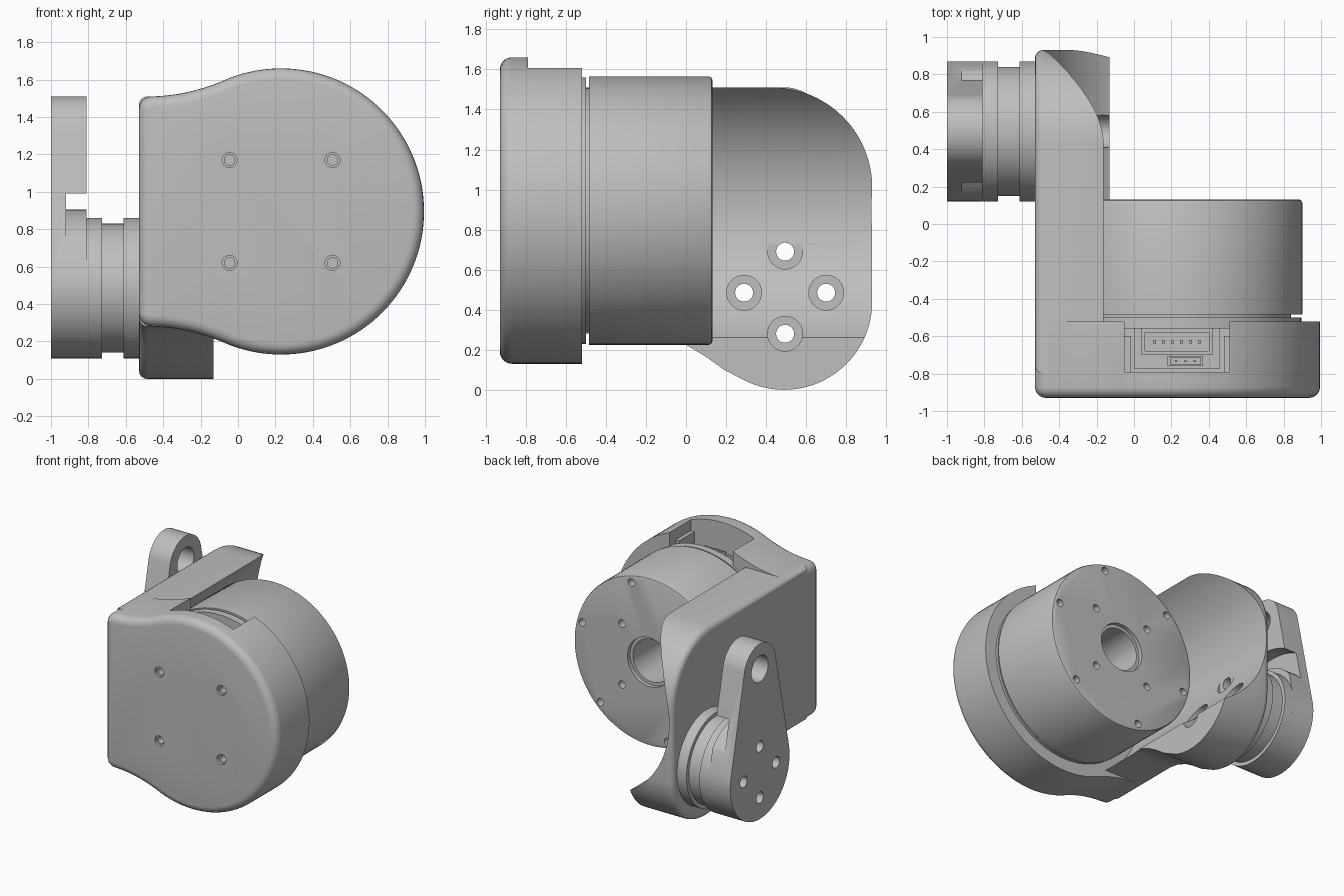
import bpy, bmesh
from math import sin, cos, radians, asin, degrees

cube = bpy.data.objects.get("Cube")
if cube:
    bpy.data.objects.remove(cube, do_unlink=True)

grey = bpy.data.materials.new("plain grey")
grey.use_nodes = True
colour = (0.52, 0.52, 0.52, 1)
grey.diffuse_color = colour
grey.node_tree.nodes["Principled BSDF"].inputs["Base Color"].default_value = colour


def arc(u, v, r, start, end, n=24):
    steps = [radians(start + (end - start) * i / n) for i in range(n + 1)]
    return [(u + r * cos(a), v + r * sin(a)) for a in steps]


def circle(u, v, r, n=72):
    return arc(u, v, r, 0, 360, n)[:-1]


def prism(name, outline, axis, low, high, bevel=0, bevel_at=None, segments=4):
    """Extrude an outline along x, y or z, optionally rounding one end."""
    def place(p, w):
        return {"x": (w, *p), "y": (p[0], w, p[1]), "z": (*p, w)}[axis]
    bm = bmesh.new()
    a = [bm.verts.new(place(p, low)) for p in outline]
    b = [bm.verts.new(place(p, high)) for p in outline]
    caps = {"low": bm.faces.new(a), "high": bm.faces.new(b)}
    for i in range(len(a)):
        j = (i + 1) % len(a)
        bm.faces.new((a[i], a[j], b[j], b[i]))
    bmesh.ops.recalc_face_normals(bm, faces=bm.faces)
    if bevel:
        bmesh.ops.bevel(bm, geom=list(caps[bevel_at].edges), offset=bevel,
                        segments=segments, profile=0.5, affect="EDGES")
    mesh = bpy.data.meshes.new(name)
    bm.to_mesh(mesh)
    bm.free()
    mesh.materials.append(grey)
    obj = bpy.data.objects.new(name, mesh)
    bpy.context.collection.objects.link(obj)
    return obj


def box(name, x, y, z):
    return prism(name, [(x[0], y[0]), (x[1], y[0]), (x[1], y[1]), (x[0], y[1])], "z", *z)


def cut(obj, *cutters):
    """Subtract each cutter and bake the result."""
    for cutter in cutters:
        cutter.hide_render = True
        mod = obj.modifiers.new("cut", "BOOLEAN")
        mod.operation, mod.solver, mod.object = "DIFFERENCE", "EXACT", cutter
    graph = bpy.context.evaluated_depsgraph_get()
    graph.update()
    mesh = bpy.data.meshes.new_from_object(obj.evaluated_get(graph))
    obj.modifiers.clear()
    obj.data = mesh
    for cutter in cutters:
        bpy.data.objects.remove(cutter, do_unlink=True)


def hole(axis, u, v, r, low, high, n=24):
    return prism("hole_cutter", circle(u, v, r, n), axis, low, high)


MX, MZ = 0.23, 0.895      # motor axis
PY, PZ = 0.495, 0.485     # pivot axis
bolts = [(PY + 0.205 * cos(radians(a)), PZ + 0.205 * sin(a * radians(1)))
         for a in (0, 90, 180, 270)]


def bolt_holes():
    return [hole("x", y, z, 0.045, -1.2, 0.3) for y, z in bolts]


# Front housing: round body flaring into a flat left edge
blend = [(-0.05 - 0.43 * t / 10, 1.51 + 0.097 * (1 - t / 10) ** 2) for t in range(1, 10)]
upper = arc(MX, MZ, 0.765, 0, 111.5, 40) + blend + arc(-0.46, 1.44, 0.07, 90, 180, 6)
lower = [(x, 2 * MZ - z) for x, z in reversed(upper[1:])]
housing = prism("front_housing", upper + lower, "y", -0.93, -0.52, 0.06, "low", 5)
cut(housing,
    box("notch_cutter", (-0.05, 0.51), (-0.79, -0.4), (1.28, 1.9)),
    *[hole("y", MX + sx * 0.275, MZ + sz * 0.275, r, -1, end)
      for sx in (-1, 1) for sz in (-1, 1) for r, end in ((0.04, -0.91), (0.028, -0.8))])

# Connectors in the housing notch
for side, x in (("right", (-0.05, -0.02)), ("left", (0.48, 0.51))):
    box(side + "_notch_step", x, (-0.79, -0.6), (1.28, 1.52))
box("circuit_board", (0.0, 0.46), (-0.775, -0.54), (1.27, 1.33))
large = box("large_connector", (0.04, 0.42), (-0.7, -0.56), (1.32, 1.47))
cut(large, box("socket_cutter", (0.06, 0.4), (-0.68, -0.58), (1.37, 1.6)))
small = box("small_connector", (0.18, 0.37), (-0.76, -0.705), (1.32, 1.45))
cut(small, box("socket_cutter", (0.195, 0.355), (-0.75, -0.715), (1.37, 1.6)))
for i in range(6):
    x = 0.11 + i * 0.048
    box("large_connector_pin", (x - 0.008, x + 0.008), (-0.64, -0.62), (1.36, 1.45))
for i in range(3):
    x = 0.225 + i * 0.05
    box("small_connector_pin", (x - 0.006, x + 0.006), (-0.738, -0.726), (1.36, 1.44))

# Side wall, hollowed around the motor
profile = ([(-0.8, 0.28), (-0.2, 0.28), (-0.1, 0.265), (0, 0.225), (0.1, 0.165), (0.19, 0.1)]
           + arc(0.49, 0.44, 0.44, 240, 360) + arc(0.43, 1.01, 0.5, 0, 90)
           + [(-0.8, 1.51)])
wall = prism("side_wall", profile, "x", -0.53, -0.13, 0.045, "low")
cut(wall, hole("y", MX, MZ, 0.73, -0.52, 1.2, 128), *bolt_holes(),
    *[hole("x", y, z, 0.087, -0.48, 0.3, 32) for y, z in bolts])

# Motor: stator disc, core and rotor with bore and screw holes
prism("stator_disc", circle(MX, MZ, 0.665, 96), "y", -0.56, -0.5)
prism("motor_core", circle(MX, MZ, 0.61, 96), "y", -0.51, -0.47)
rotor = prism("motor_rotor", circle(MX, MZ, 0.67, 112), "y", -0.485, 0.132, 0.018, "high", 2)
screws = [(0.615, 15 + 60 * i) for i in range(6)] + [(0.345, 45 + 90 * i) for i in range(4)]
cut(rotor,
    hole("y", MX, MZ, 0.195, 0.1, 0.3, 48), hole("y", MX, MZ, 0.17, -0.44, 0.3, 48),
    *[hole("y", MX + r * cos(radians(a)), MZ + r * sin(radians(a)), 0.03, 0.03, 0.3, 16)
      for r, a in screws])

# Pivot stack between wall and lever
for name, r, low, high in (("pivot_boss", 0.375, -0.613, -0.51),
                           ("pivot_neck", 0.345, -0.735, -0.605),
                           ("lever_hub", 0.375, -0.83, -0.727)):
    part = prism(name, circle(PY, PZ, r), "x", low, high)
    cut(part, *bolt_holes())

# Teardrop lever with an eye and a curved relief slot
tilt = degrees(asin((0.375 - 0.2) / 0.825))
teardrop = (arc(PY, 1.31, 0.2, tilt, 180 - tilt)
            + arc(PY, PZ, 0.375, 180 - tilt, 360 + tilt, 48))
lever = prism("lever", teardrop, "x", -1, -0.81)
relief = prism("relief_cutter", circle(PY, PZ, 0.575), "x", -0.92, -0.75)
cut(relief, hole("x", PY, PZ, 0.42, -1, -0.7, 72))
cut(lever, relief, hole("x", PY, 1.31, 0.105, -1.2, -0.6, 40), *bolt_holes())

# Smooth shading with crisp edges
for obj in bpy.context.collection.objects:
    if obj.type == "MESH" and obj.data.materials and obj.data.materials[0] == grey:
        obj.data.shade_smooth()
        obj.data.set_sharp_from_angle(angle=radians(30))
